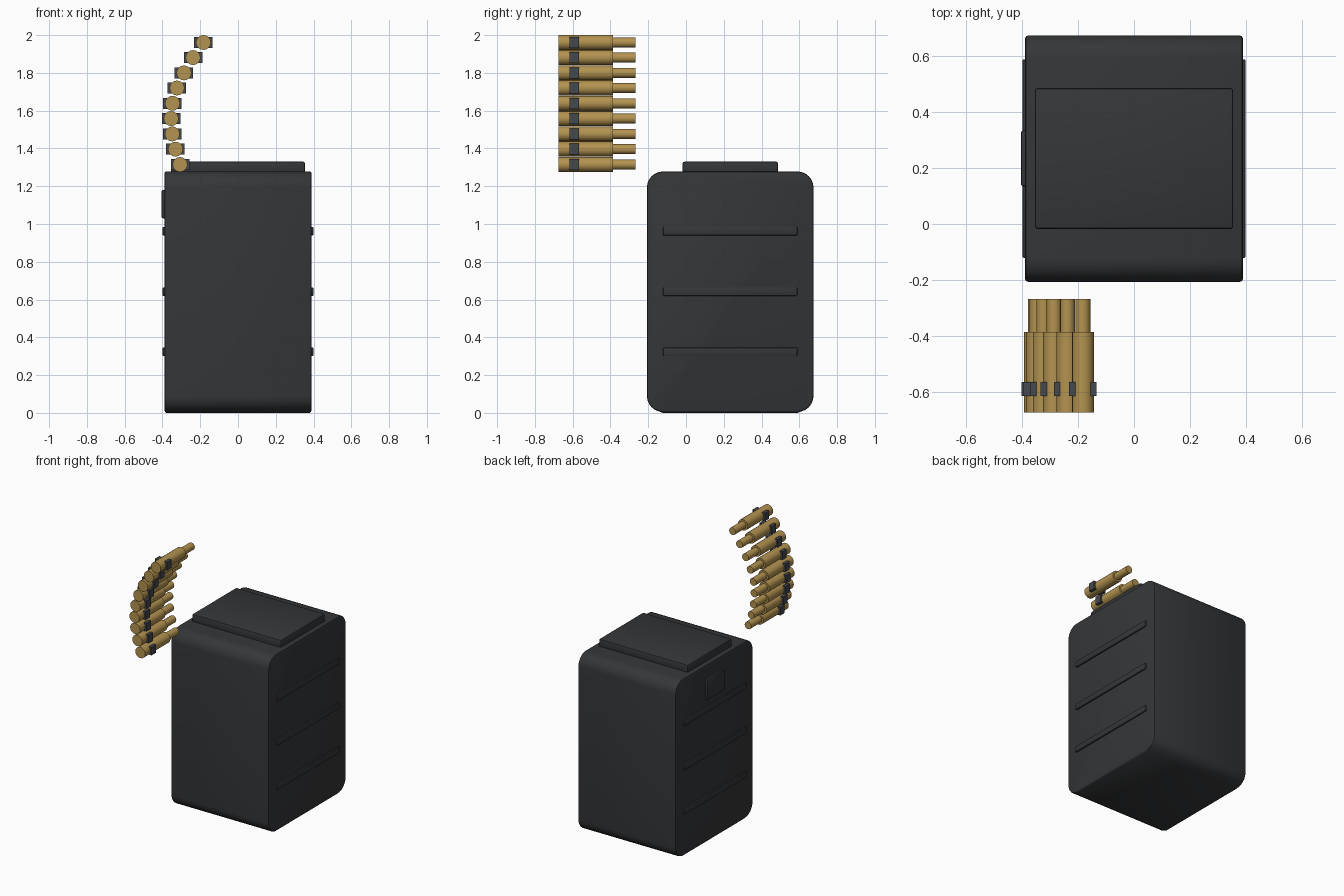
import bpy, bmesh
from math import radians
from mathutils import Matrix

if "Cube" in bpy.data.objects:
    bpy.data.objects.remove(bpy.data.objects["Cube"])


def material(name, rgb):
    m = bpy.data.materials.new(name)
    m.diffuse_color = (*rgb, 1)
    m.use_nodes = True
    m.node_tree.nodes["Principled BSDF"].inputs["Base Color"].default_value = m.diffuse_color
    return m


DARK = material("dark_metal", (0.035, 0.037, 0.04))
LINK = material("link_steel", (0.06, 0.065, 0.075))
BRASS = material("brass", (0.45, 0.29, 0.08))


def finish(name, bm, mat):
    me = bpy.data.meshes.new(name)
    bm.to_mesh(me)
    bm.free()
    ob = bpy.data.objects.new(name, me)
    bpy.context.collection.objects.link(ob)
    me.materials.append(mat)
    bpy.ops.object.select_all(action='DESELECT')
    ob.select_set(True)
    bpy.context.view_layer.objects.active = ob
    bpy.ops.object.shade_smooth_by_angle(angle=radians(35))
    return ob


def box(name, x, y, z, mat, edge=0.0, corner=0.0):
    """Box from (min, max) ranges; corner rounds the side profile, edge softens the rest."""
    bm = bmesh.new()
    bmesh.ops.create_cube(bm, size=1)
    for v in bm.verts:
        for i, (lo, hi) in enumerate((x, y, z)):
            v.co[i] = hi if v.co[i] > 0 else lo
    if corner:
        along_x = [e for e in bm.edges
                   if abs(e.verts[0].co.x - e.verts[1].co.x) > 1e-4]
        bmesh.ops.bevel(bm, geom=along_x, offset=corner, segments=6,
                        profile=0.5, affect='EDGES')
    if edge:
        sharp = [e for e in bm.edges if e.calc_face_angle() > radians(40)]
        bmesh.ops.bevel(bm, geom=sharp, offset=edge, segments=2,
                        profile=0.5, affect='EDGES')
    return finish(name, bm, mat)


def cylinder_y(bm, x, z, r, y0, y1, sides=16):
    m = Matrix.Translation((x, (y0 + y1) / 2, z)) @ Matrix.Rotation(radians(90), 4, 'X')
    bmesh.ops.create_cone(bm, cap_ends=True, segments=sides, radius1=r, radius2=r,
                          depth=y1 - y0, matrix=m)


# Magazine body and raised lid
box("magazine_body", (-0.39, 0.39), (-0.207, 0.675), (0.005, 1.278), DARK, 0.01, 0.085)
box("lid", (-0.355, 0.355), (-0.018, 0.487), (1.265, 1.33), DARK, 0.01)

# Stiffening ribs on both sides
for side, sx in (("left", -1), ("right", 1)):
    for i, z in enumerate((0.323, 0.642, 0.962)):
        xs = sorted((sx * 0.38, sx * 0.4))
        box(f"{side}_rib_{i + 1}", xs, (-0.122, 0.59), (z - 0.023, z + 0.023), DARK, 0.007)

# Latch plate on the left side
box("latch", (-0.405, -0.375), (0.135, 0.335), (1.03, 1.18), DARK, 0.008)

# Curved belt of rounds, each with its link
BELT = [(-0.307, 1.315), (-0.331, 1.396), (-0.348, 1.477), (-0.354, 1.558), (-0.347, 1.639),
        (-0.323, 1.72), (-0.286, 1.80), (-0.238, 1.881), (-0.183, 1.961)]
for i, (x, z) in enumerate(BELT):
    bm = bmesh.new()
    cylinder_y(bm, x, z, 0.0395, -0.675, -0.387)
    cylinder_y(bm, x, z, 0.0265, -0.39, -0.268)
    finish(f"round_{i + 1}", bm, BRASS)
    box(f"link_{i + 1}", (x - 0.049, x + 0.049), (-0.616, -0.566), (z - 0.029, z + 0.029), LINK)

# Settle the body on the ground plane
body = bpy.data.objects["magazine_body"]
for v in body.data.vertices:
    if v.co.z < 0.006:
        v.co.z = 0.0
